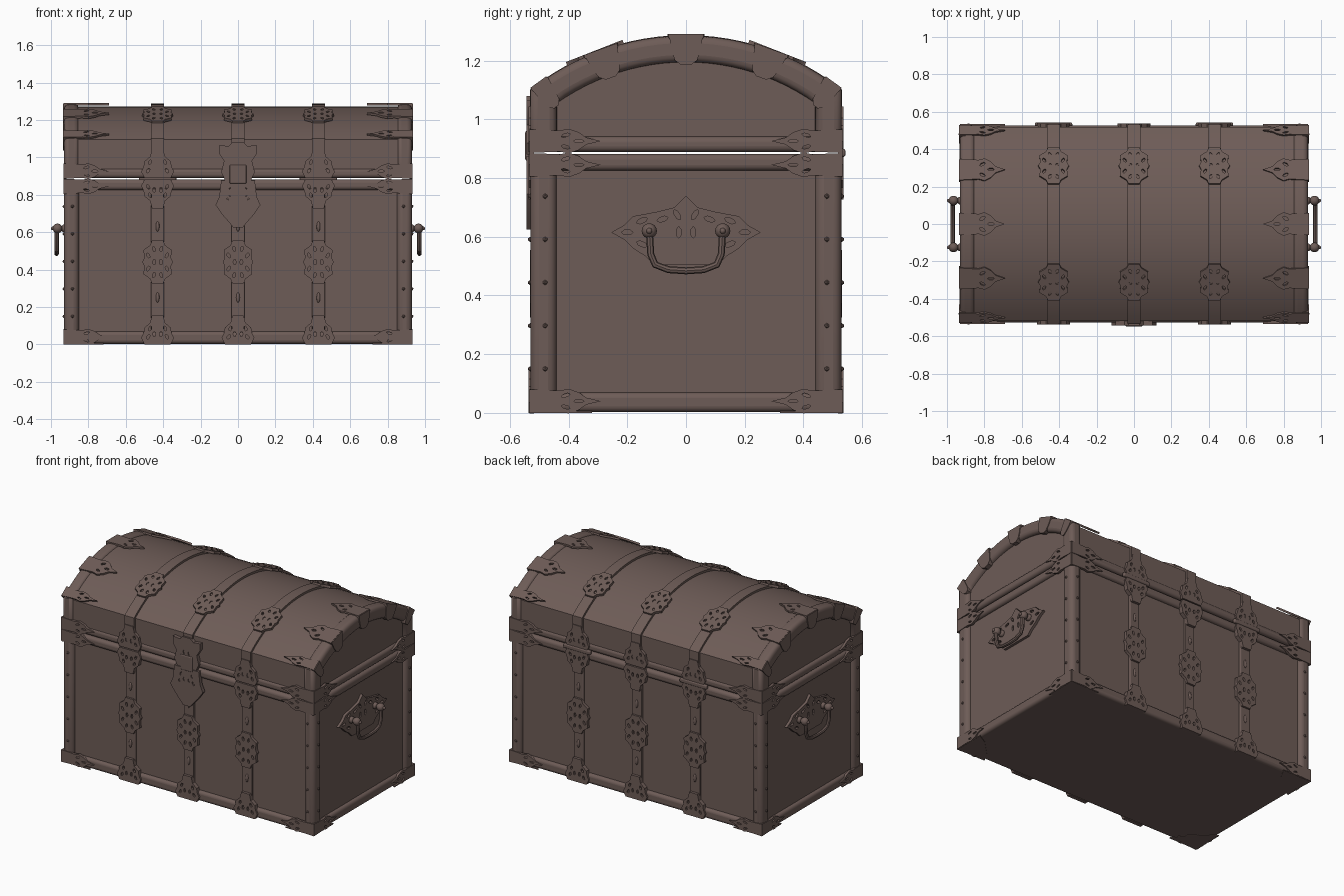
import bpy, bmesh, math
from mathutils import Vector, Matrix

cube = bpy.data.objects.get("Cube")
if cube:
    bpy.data.objects.remove(cube)

brown = bpy.data.materials.new("dark_brown")
brown.use_nodes = True
COLOR = (0.155, 0.107, 0.095, 1)
brown.diffuse_color = COLOR
brown.node_tree.nodes["Principled BSDF"].inputs["Base Color"].default_value = COLOR

W, D = 0.93, 0.53               # half width and half depth over the rims
PX, PY = W - 0.025, D - 0.025   # panel surfaces
SPRING, CROWN = 1.10, 1.285     # lid arch heights
RAD = (D**2 + (CROWN - SPRING)**2) / (2 * (CROWN - SPRING))
STRAPS = (-0.43, 0, 0.43)


def finish(name, mesh, bevel=0):
    obj = bpy.data.objects.new(name, mesh)
    bpy.context.collection.objects.link(obj)
    mesh.materials.clear()
    mesh.materials.append(brown)
    bpy.ops.object.select_all(action='DESELECT')
    obj.select_set(True)
    bpy.context.view_layer.objects.active = obj
    bpy.ops.object.shade_smooth_by_angle(angle=math.radians(35))
    if bevel:
        mod = obj.modifiers.new("rounding", 'BEVEL')
        mod.width, mod.segments = bevel, 4
        mod.limit_method, mod.angle_limit = 'ANGLE', math.radians(60)
    return obj


def from_bm(name, bm, bevel=0):
    mesh = bpy.data.meshes.new(name)
    bmesh.ops.recalc_face_normals(bm, faces=bm.faces)
    bm.to_mesh(mesh)
    bm.free()
    return finish(name, mesh, bevel)


def box(name, lo, hi, bevel=0):
    bm = bmesh.new()
    lo, hi = Vector(lo), Vector(hi)
    mat = Matrix.Translation((lo + hi) / 2) @ Matrix.Diagonal((*(hi - lo), 1))
    bmesh.ops.create_cube(bm, size=1, matrix=mat)
    return from_bm(name, bm, bevel)


def extrude_x(name, profile, x0, x1, bevel=0):
    bm = bmesh.new()
    face = bm.faces.new([bm.verts.new((x0, y, z)) for y, z in profile])
    out = bmesh.ops.extrude_face_region(bm, geom=[face])
    verts = [v for v in out["geom"] if isinstance(v, bmesh.types.BMVert)]
    bmesh.ops.translate(bm, verts=verts, vec=(x1 - x0, 0, 0))
    return from_bm(name, bm, bevel)


def arch(offset, foot=0.9, steps=24):
    """Lid outline from front foot over the crown to the back foot."""
    d, r, cz = D + offset, RAD + offset, CROWN - RAD
    a = math.asin(d / r)
    curve = [(r * math.sin(t), cz + r * math.cos(t))
             for t in (a * (2 * i / steps - 1) for i in range(steps + 1))]
    return [(-d, foot)] + curve + [(d, foot)]


def plate(name, outline, holes, origin, u, v, thick=0.006, scale=(1, 1)):
    """Pierced ornamental plate lying in the plane of u and v."""
    curve = bpy.data.curves.new(name, 'CURVE')
    curve.dimensions, curve.fill_mode, curve.extrude = '2D', 'BOTH', thick
    loops = [outline]
    for hx, hy, ru, rv, turn in holes:
        loop = []
        for k in range(6):
            t = k * math.pi / 3
            p = Matrix.Rotation(turn, 2) @ Vector((ru * math.cos(t), rv * math.sin(t)))
            loop.append((hx + p.x, hy + p.y))
        loops.append(loop)
    for loop in loops:
        s = curve.splines.new('POLY')
        s.points.add(len(loop) - 1)
        s.use_cyclic_u = True
        for pt, (a, b) in zip(s.points, loop):
            pt.co = (a * scale[0], b * scale[1], 0, 1)
    tmp = bpy.data.objects.new(name, curve)
    bpy.context.collection.objects.link(tmp)
    mesh = bpy.data.meshes.new_from_object(tmp)
    bpy.data.objects.remove(tmp)
    u, v = Vector(u).normalized(), Vector(v).normalized()
    mat = Matrix((u, v, u.cross(v))).transposed().to_4x4()
    mesh.transform(Matrix.Translation(origin) @ mat)
    return finish(name, mesh)


def mirrored(half):
    return half + [(-x, y) for x, y in reversed(half) if x]


# Ornament outlines and their piercings
MEDAL = mirrored([(0.03, -0.115), (0.04, -0.09), (0.075, -0.065), (0.072, -0.02), (0.082, 0),
                  (0.072, 0.02), (0.075, 0.065), (0.04, 0.09), (0.03, 0.115)])
MEDAL_H = [(s * x, y, 0.008, 0.015, -s * t) for s in (-1, 1) for x, y, t in
           ((0.018, 0, 0), (0.05, 0.035, 0.5), (0.05, -0.035, -0.5), (0.02, 0.07, 0.3), (0.02, -0.07, -0.3))]
HALF = mirrored([(0.07, 0), (0.088, 0.035), (0.075, 0.06), (0.07, 0.09), (0.04, 0.115), (0.03, 0.155)])
HALF_H = [(s * x, y, 0.008, 0.014, s * t) for s in (-1, 1)
          for x, y, t in ((0.05, 0.04, 0.5), (0.018, 0.055, 0), (0.04, 0.085, 0.4))]
LEAF = [(0, -0.04), (0.1, -0.036), (0.13, -0.042), (0.165, -0.03), (0.19, -0.012), (0.24, 0),
        (0.19, 0.012), (0.165, 0.03), (0.13, 0.042), (0.1, 0.036), (0, 0.04)]
LEAF_H = [(0.12, 0.02, 0.016, 0.006, 0.3), (0.12, -0.02, 0.016, 0.006, -0.3), (0.165, 0, 0.018, 0.006, 0)]
LOCK = mirrored([(0.025, -0.12), (0.05, -0.09), (0.085, -0.05), (0.12, 0.0), (0.1, 0.045), (0.09, 0.13)])
HASP = mirrored([(0.07, -0.1), (0.09, -0.06), (0.075, 0), (0.1, 0.04), (0.1, 0.085), (0.05, 0.08), (0.03, 0.1)])
GRIP = mirrored([(0, -0.11), (0.11, -0.11), (0.14, -0.08), (0.18, -0.055), (0.21, -0.025), (0.255, 0),
                 (0.21, 0.025), (0.18, 0.055), (0.1, 0.07), (0.04, 0.085), (0, 0.125)])
GRIP_H = [(s * x, y, 0.02, 0.009, s * t) for s in (-1, 1) for x, y, t in
          ((0.2, 0, 0), (0.15, 0.04, -0.4), (0.15, -0.04, 0.4), (0.08, 0.045, -0.3), (0.025, 0.0, 1.57), (0.03, 0.06, 1))]

# Body, rims and lid
box("body", (-PX, -PY, 0.02), (PX, PY, 0.87))
box("base_rim", (-W + 0.004, -D + 0.004, 0.003), (W - 0.004, D - 0.004, 0.07), 0.02)
box("body_rim", (-W + 0.004, -D + 0.004, 0.825), (W - 0.004, D - 0.004, 0.882), 0.02)
box("lid_rim", (-W + 0.004, -D + 0.004, 0.889), (W - 0.004, D - 0.004, 0.942), 0.02)
extrude_x("lid", arch(-0.012), -PX, PX)
for sx in (-1, 1):
    extrude_x("lid_end_band", arch(0) + arch(-0.09)[::-1], sx * 0.85, sx * W, 0.025)

# Corner posts with rivets
rivets = bmesh.new()
for sx in (-1, 1):
    for sy in (-1, 1):
        a, b = sorted((sx * 0.85, sx * W)), sorted((sy * 0.44, sy * D))
        box("corner_post", (a[0], b[0], 0.04), (a[1], b[1], 0.85), 0.03)
        for i in range(5):
            z = 0.15 + 0.147 * i
            for p in ((sx * W, sy * 0.48, z), (sx * 0.885, sy * D, z)):
                bmesh.ops.create_icosphere(rivets, subdivisions=1, radius=0.009, matrix=Matrix.Translation(p))
from_bm("rivets", rivets)


def lid_frame(y, offset):
    """Point on the lid arch and its tangent."""
    r = RAD + offset
    t = math.asin(y / r)
    return (y, CROWN - RAD + r * math.cos(t)), (math.cos(t), -math.sin(t))


# Straps with their medallions
for x in STRAPS:
    extrude_x("lid_strap", arch(0.002) + arch(-0.03)[::-1], x - 0.035, x + 0.035)
    for sy in (-1, 1):
        a, b = sorted((sy * (PY - 0.01), sy * (PY + 0.014)))
        box("body_strap", (x - 0.035, a, 0.03), (x + 0.035, b, 0.86), 0.005)
        y = sy * (D - 0.008)
        plate("strap_medallion", MEDAL, MEDAL_H, (x, y, 0.44), (1, 0, 0), (0, 0, 1), 0.01)
        for z, up in ((0, 1), (0.882, -1), (0.889, 1)):
            plate("strap_foot", HALF, HALF_H, (x, sy * (D - 0.006), z), (1, 0, 0), (0, 0, up), 0.013)
        (py, pz), (ty, tz) = lid_frame(sy * 0.31, -0.001)
        plate("lid_medallion", MEDAL, MEDAL_H, (x, py, pz), (1, 0, 0), (0, ty, tz), 0.008, (1, 0.9))
        for z in (0.25, 0.63):
            bm = bmesh.new()
            bmesh.ops.create_icosphere(bm, subdivisions=2, radius=1, matrix=Matrix.Translation(
                (x, sy * (PY + 0.014), z)) @ Matrix.Diagonal((0.01, 0.008, 0.028, 1)))
            from_bm("strap_stud", bm)

# Lock on the front, hinges on the back
plate("lock_plate", LOCK, HALF_H, (0, -D - 0.001, 0.745), (1, 0, 0), (0, 0, 1), 0.012)
plate("lock_hasp", HASP, MEDAL_H[:1] + MEDAL_H[5:6], (0, -D - 0.001, 0.98), (1, 0, 0), (0, 0, 1), 0.012)
box("lock_tongue", (-0.045, -D - 0.018, 0.86), (0.045, -D, 0.96), 0.006)
for x in (STRAPS[0], STRAPS[2]):
    box("hinge", (x - 0.1, D - 0.01, 0.872), (x + 0.1, D + 0.013, 0.9), 0.008)

# Leaf plates on the rim corners, and corner guards underneath
for sx in (-1, 1):
    for sy in (-1, 1):
        for z in (0.04, 0.845, 0.926):
            plate("corner_leaf", LEAF, LEAF_H, (sx * W, sy * (D - 0.004), z), (-sx, 0, 0), (0, 0, 1), 0.008)
            plate("corner_leaf", LEAF, LEAF_H, (sx * (W - 0.004), sy * D, z), (0, -sy, 0), (0, 0, 1), 0.008)
        plate("bottom_guard", [(0, 0), (0.21, 0), (0.17, 0.07), (0.12, 0.12), (0.07, 0.17), (0, 0.21)], [],
              (sx * W, sy * D, 0.003), (-sx, 0, 0), (0, -sy, 0), 0.003)

    # Clasps gripping the arched ends
    for y in (-0.5, -0.29, 0, 0.29, 0.5):
        (py, pz), (ty, tz) = lid_frame(y, 0.001)
        plate("lid_leaf", LEAF, LEAF_H, (sx * W, py, pz - 0.002), (-sx, 0, 0), (0, ty, tz), 0.006,
              (1, 1.5 if abs(y) < 0.4 else 0.8))
        w = 0.058 if abs(y) < 0.4 else 0.035
        plate("end_clasp", mirrored([(w, 0.002), (w * 0.85, -0.05), (w * 0.65, -0.085), (w * 0.3, -0.1)]), [],
              (sx * (W - 0.012), py, pz), (0, ty, tz), (0, -tz, ty), 0.017)

    # Swing handle with its back plate
    plate("handle_plate", GRIP, GRIP_H, (sx * (PX + 0.008), 0, 0.615), (0, 1, 0), (0, 0, 1), 0.009)
    for sy in (-1, 1):
        bm = bmesh.new()
        turn = Matrix.Rotation(math.pi / 2, 4, 'Y')
        bmesh.ops.create_cone(bm, cap_ends=True, segments=12, radius1=0.014, radius2=0.014, depth=0.08,
                              matrix=Matrix.Translation((sx * 0.94, sy * 0.125, 0.62)) @ turn)
        for px, r in ((0.965, 0.026), (0.99, 0.01), (0.925, 0.022)):
            bmesh.ops.create_uvsphere(bm, u_segments=12, v_segments=8, radius=r,
                                      matrix=Matrix.Translation((sx * px, sy * 0.125, 0.62)))
        from_bm("handle_pivot", bm)
    path = bpy.data.curves.new("handle_bail", 'CURVE')
    path.dimensions, path.bevel_depth, path.bevel_resolution = '3D', 0.012, 2
    path.use_fill_caps = True
    s = path.splines.new('POLY')
    half = [(0.125, 0.62), (0.12, 0.54), (0.105, 0.505), (0.06, 0.488), (0, 0.484)]
    pts = half + [(-y, z) for y, z in half[-2::-1]]
    s.points.add(len(pts) - 1)
    for p, (y, z) in zip(s.points, pts):
        p.co = (sx * 0.97, y, z, 1)
    tmp = bpy.data.objects.new("handle_path", path)
    bpy.context.collection.objects.link(tmp)
    mesh = bpy.data.meshes.new_from_object(tmp)
    bpy.data.objects.remove(tmp)
    finish("handle_bail", mesh)
